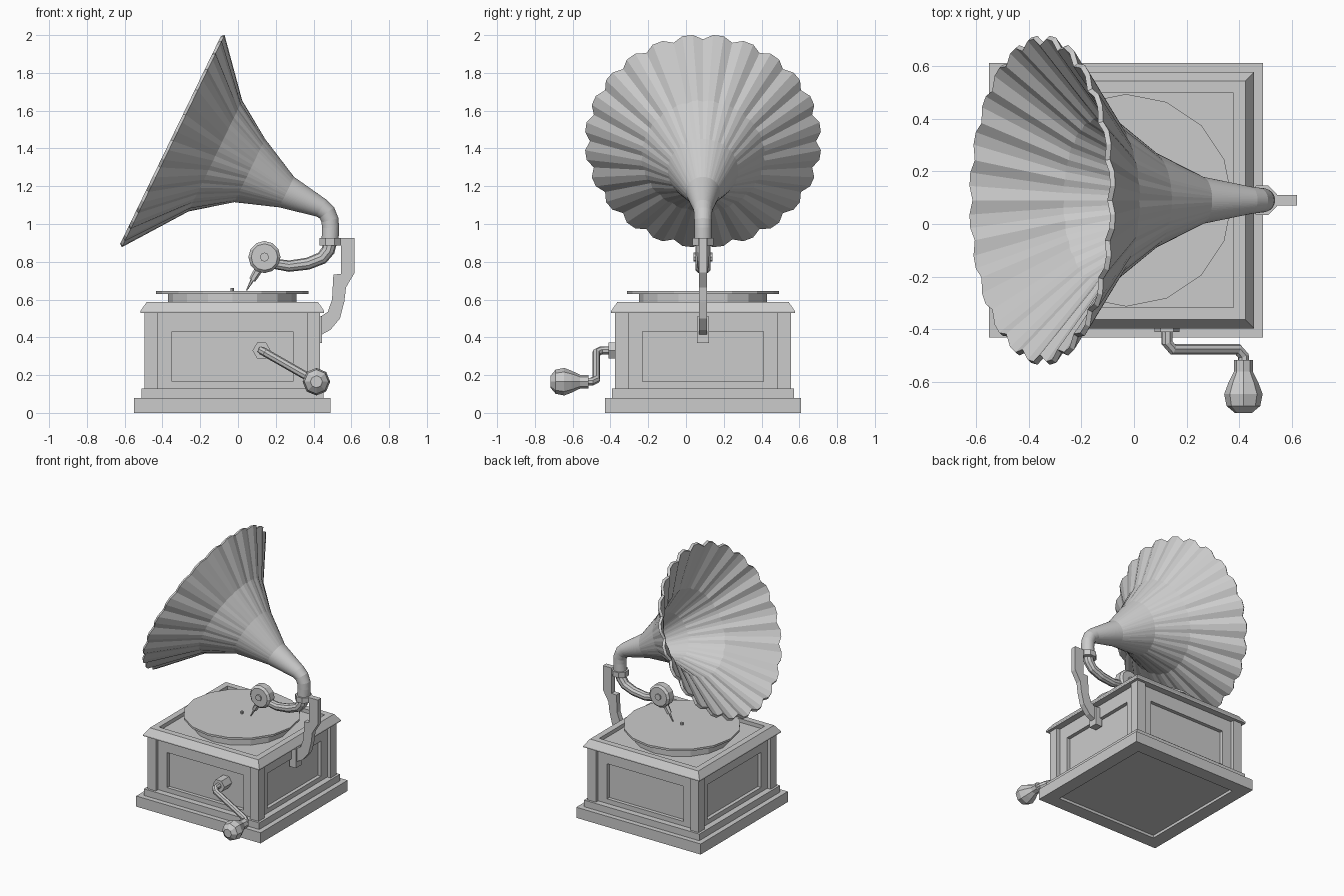
import bpy, bmesh, math
from mathutils import Vector, Matrix

cube = bpy.data.objects.get("Cube")
if cube:
    bpy.data.objects.remove(cube, do_unlink=True)

grey = bpy.data.materials.new("plain grey")
grey.use_nodes = True
grey.diffuse_color = (0.6, 0.6, 0.6, 1)
grey.node_tree.nodes["Principled BSDF"].inputs["Base Color"].default_value = grey.diffuse_color

MID = Vector((-0.03, 0.09, 0))   # centre of the cabinet
Y = 0.09                         # plane of the horn and arm
UP, SIDE = Vector((0, 0, 1)), Vector((0, 1, 0))


def finish(name, bm, matrix=Matrix()):
    bmesh.ops.recalc_face_normals(bm, faces=bm.faces[:])
    mesh = bpy.data.meshes.new(name)
    bm.to_mesh(mesh)
    bm.free()
    mesh.materials.append(grey)
    ob = bpy.data.objects.new(name, mesh)
    ob.matrix_world = matrix
    bpy.context.collection.objects.link(ob)
    return ob


def skin(bm, rings, caps=True):
    """Join rings of points into a tube."""
    loops = [[bm.verts.new(p) for p in ring] for ring in rings]
    n = len(loops[0])
    for a, b in zip(loops, loops[1:]):
        for i in range(n):
            j = (i + 1) % n
            bm.faces.new((a[i], a[j], b[j], b[i]))
    if caps:
        bm.faces.new(loops[0])
        bm.faces.new(loops[-1])


def lathe(name, profile, sides, origin, axis=UP, phase=0.0):
    """Turn (radius, height) pairs about an axis through origin."""
    bm = bmesh.new()
    skin(bm, [[(r * math.cos(phase + math.tau * i / sides),
                r * math.sin(phase + math.tau * i / sides), h) for i in range(sides)]
              for r, h in profile])
    turn = Vector(axis).to_track_quat('Z', 'Y').to_matrix().to_4x4()
    return finish(name, bm, Matrix.Translation(origin) @ turn)


def square(name, profile):
    """Square moulding given as (half width, height) pairs."""
    root2 = math.sqrt(2)
    return lathe(name, [(r * root2, h) for r, h in profile], 4, MID, phase=math.pi / 4)


def sweep(name, path, radii, sides, normal=SIDE, axis=None, flare_from=99, lobe=None):
    """Tube along a flat path; rings from flare_from on face along axis."""
    pts = [Vector(p) for p in path]
    rings = []
    for k, p in enumerate(pts):
        before = (p - pts[max(k - 1, 0)]).normalized()
        after = (pts[min(k + 1, len(pts) - 1)] - p).normalized()
        t = axis if k >= flare_from else (before + after).normalized()
        v = t.cross(normal).normalized()
        ring = []
        for i in range(sides):
            a = math.tau * i / sides
            r = radii[k] * (lobe(i, radii[k]) if lobe else 1)
            ring.append(p + normal * (r * math.sin(a)) + v * (r * math.cos(a)))
        rings.append(ring)
    bm = bmesh.new()
    skin(bm, rings, caps=lobe is None)
    return finish(name, bm)


def box(name, x, y, z, matrix=Matrix()):
    bm = bmesh.new()
    skin(bm, [[(x[0], y[0], h), (x[1], y[0], h), (x[1], y[1], h), (x[0], y[1], h)] for h in z])
    return finish(name, bm, matrix)


# Cabinet: stepped plinth with hollow underside, core, and rimmed lid
square("plinth", [(0.1, 0.02), (0.42, 0.02), (0.42, 0), (0.52, 0), (0.52, 0.08),
                  (0.482, 0.08), (0.482, 0.13), (0.1, 0.13)])
square("cabinet_core", [(0.41, 0.12), (0.41, 0.54)])
square("lid", [(0.1, 0.53), (0.486, 0.53), (0.486, 0.54), (0.453, 0.588),
               (0.407, 0.588), (0.407, 0.56), (0.1, 0.56)])

# Corner posts and a raised frame around each sunken panel
for k in range(4):
    m = Matrix.Translation(MID) @ Matrix.Rotation(k * math.pi / 2, 4, 'Z')
    low, high = 0.125, 0.535
    box("corner_post", (-0.465, -0.395), (-0.465, -0.395), (low, high), m)
    front = (-0.437, -0.4)
    for s in (-1, 1):
        box("panel_stile", sorted((s * 0.32, s * 0.41)), front, (low, high), m)
    box("panel_bottom_rail", (-0.32, 0.32), front, (low, 0.165), m)
    box("panel_top_rail", (-0.32, 0.32), front, (0.43, high), m)

# Turntable
lathe("turntable_base", [(0.34, 0.555), (0.34, 0.632)], 16, MID)
lathe("record", [(0.403, 0.63), (0.403, 0.645)], 16, MID)
lathe("spindle", [(0.01, 0.64), (0.01, 0.662)], 8, MID)

# Horn: bent neck opening into a scalloped bell
LOBES, STEPS = 24, 3


def scallop(i, r):
    depth = 0.045 * min(1, max(0, (r - 0.1) / 0.4))
    return 1 - (depth if i % STEPS == 0 else 0)


neck = [(0.487, 0.9), (0.49, 0.98), (0.487, 1.02), (0.47, 1.06), (0.44, 1.085)]
bell = [(0.255, 1.17), (0.058, 1.285), (-0.126, 1.363), (-0.35, 1.442)]
horn = sweep("horn", [(x, Y, z) for x, z in neck + bell],
             [0.035, 0.035, 0.036, 0.038, 0.042, 0.08, 0.178, 0.32, 0.62],
             LOBES * STEPS, axis=Vector((-0.9, 0, 0.436)), flare_from=5, lobe=scallop)
wall = horn.modifiers.new("thickness", 'SOLIDIFY')
wall.thickness = 0.02
wall.offset = 0
lathe("horn_collar", [(0.06, 0.885), (0.06, 0.925)], 8, (0.487, Y, 0), phase=math.pi / 8)

# Tone arm, sound box and needle
arm = [(0.487, 0.9), (0.477, 0.86), (0.445, 0.82), (0.37, 0.79), (0.27, 0.777), (0.19, 0.79), (0.15, 0.82)]
sweep("tone_arm", [(x, Y, z) for x, z in arm], [0.036, 0.036, 0.034, 0.032, 0.03, 0.028, 0.026], 10)
lathe("sound_box", [(0.07, -0.04), (0.085, -0.025), (0.085, 0.025), (0.07, 0.04)],
      12, (0.14, Y, 0.825), SIDE)
lathe("sound_box_hub", [(0.024, -0.05), (0.024, 0.05)], 8, (0.14, Y, 0.825), SIDE)
sweep("needle_holder", [(0.125, Y, 0.785), (0.075, Y, 0.703)], [0.024, 0.018], 6)
sweep("needle", [(0.085, Y, 0.72), (0.045, Y, 0.648)], [0.012, 0.003], 6)

# Curved bracket carrying the horn
outline = [(0.545, 0.926), (0.618, 0.926), (0.618, 0.742), (0.572, 0.665), (0.563, 0.59),
           (0.54, 0.5), (0.49, 0.44), (0.43, 0.407), (0.43, 0.505), (0.475, 0.535),
           (0.498, 0.6), (0.505, 0.733), (0.545, 0.735)]
bm = bmesh.new()
skin(bm, [[(x, y, z) for x, z in outline] for y in (Y - 0.02, Y + 0.02)])
finish("horn_bracket", bm)
box("bracket_plate", (0.39, 0.445), (Y - 0.033, Y + 0.033), (0.37, 0.51))
box("bracket_lug", (0.53, 0.56), (Y - 0.02, Y + 0.02), (0.885, 0.925))

# Winding crank
hub, grip = Vector((0.125, 0, 0.33)), Vector((0.415, 0, 0.165))
reach = (grip - hub).normalized()
lathe("crank_hub", [(0.048, -0.3), (0.048, 0.41)], 6, hub, -SIDE)
crank = [hub - SIDE * 0.4, hub - SIDE * 0.45, hub + reach * 0.025 - SIDE * 0.475,
         grip - reach * 0.025 - SIDE * 0.475, grip - SIDE * 0.5, grip - SIDE * 0.54]
sweep("crank_arm", crank, [0.022] * 6, 8, normal=reach.cross(SIDE).normalized())
lathe("crank_handle", [(0.036, 0.515), (0.036, 0.56), (0.058, 0.605), (0.073, 0.645),
                       (0.064, 0.69), (0.032, 0.717)], 8, grip, -SIDE)
